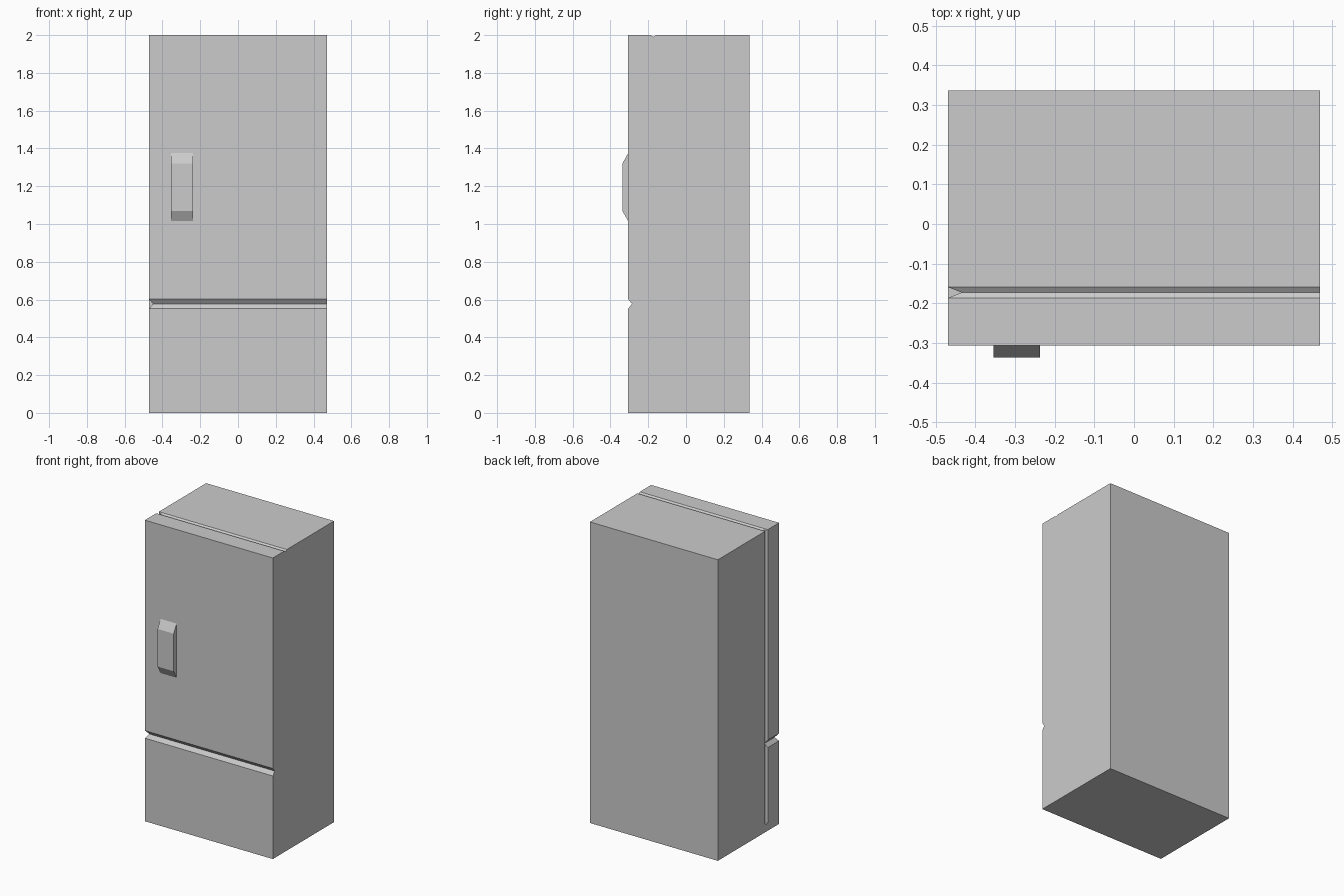
import bpy, bmesh

if "Cube" in bpy.data.objects:
    bpy.data.objects.remove(bpy.data.objects["Cube"])

W, FRONT, BACK, H = 0.47, -0.306, 0.337, 2.0
SEAM_Y, SEAM_Z = -0.173, 0.577


def loft(name, start, end):
    """Solid between two matching point loops."""
    bm = bmesh.new()
    a = [bm.verts.new(p) for p in start]
    b = [bm.verts.new(p) for p in end]
    n = len(a)
    bm.faces.new(a)
    bm.faces.new(b[::-1])
    for i in range(n):
        j = (i + 1) % n
        bm.faces.new((a[i], b[i], b[j], a[j]))
    bmesh.ops.recalc_face_normals(bm, faces=bm.faces)
    me = bpy.data.meshes.new(name)
    bm.to_mesh(me)
    bm.free()
    ob = bpy.data.objects.new(name, me)
    bpy.context.collection.objects.link(ob)
    return ob


def prism_x(name, profile, x0, x1):
    return loft(name, [(x0, y, z) for y, z in profile],
                [(x1, y, z) for y, z in profile])


def carve(target, cutter):
    mod = target.modifiers.new("seam", 'BOOLEAN')
    mod.operation = 'DIFFERENCE'
    mod.solver = 'EXACT'
    mod.object = cutter
    bpy.context.view_layer.objects.active = target
    bpy.ops.object.modifier_apply(modifier=mod.name)
    bpy.data.objects.remove(cutter)


# Cabinet
body = prism_x("cabinet", [(FRONT, 0), (BACK, 0), (BACK, H), (FRONT, H)], -W, W)

# Seam between upper and lower door (front)
s = 0.025
carve(body, prism_x("front_seam", [(FRONT - 0.02, SEAM_Z - 2 * s), (FRONT + 0.02, SEAM_Z),
                                   (FRONT - 0.02, SEAM_Z + 2 * s)], -0.6, 0.6))

# Same seam wrapped along the left side, up to the door edge
notch = [(-W - 0.02, SEAM_Z - 2 * s), (-W + 0.02, SEAM_Z), (-W - 0.02, SEAM_Z + 2 * s)]
carve(body, loft("side_seam", [(x, -0.4, z) for x, z in notch],
                 [(x, SEAM_Y, z) for x, z in notch]))

# Door seam across the top
t = 0.014
carve(body, prism_x("top_seam", [(SEAM_Y - 2 * t, H + 0.01), (SEAM_Y, H - 0.01),
                                 (SEAM_Y + 2 * t, H + 0.01)], -0.6, 0.6))


# Door seam down the left side, fading out at the floor
def vee(z, depth):
    return [(-W - 0.035, SEAM_Y - 2 * t, z), (-W + depth, SEAM_Y, z),
            (-W - 0.035, SEAM_Y + 2 * t, z)]


cut = loft("door_seam", vee(0.05, 0.035), vee(2.1, 0.035))
carve(body, cut)
fade = loft("seam_end", [(-W, SEAM_Y - t, 0.0501), (-W + 0.035, SEAM_Y, 0.0501), (-W, SEAM_Y + t, 0.0501)],
            [(-W - 0.001, SEAM_Y - t, 0.002), (-W + 0.001, SEAM_Y, 0.002), (-W - 0.001, SEAM_Y + t, 0.002)])
carve(body, fade)

# Door handle
prism_x("door_handle", [(FRONT + 0.005, 1.015), (FRONT, 1.015), (-0.337, 1.07),
                        (-0.337, 1.32), (FRONT, 1.375), (FRONT + 0.005, 1.375)],
        -0.355, -0.237)
